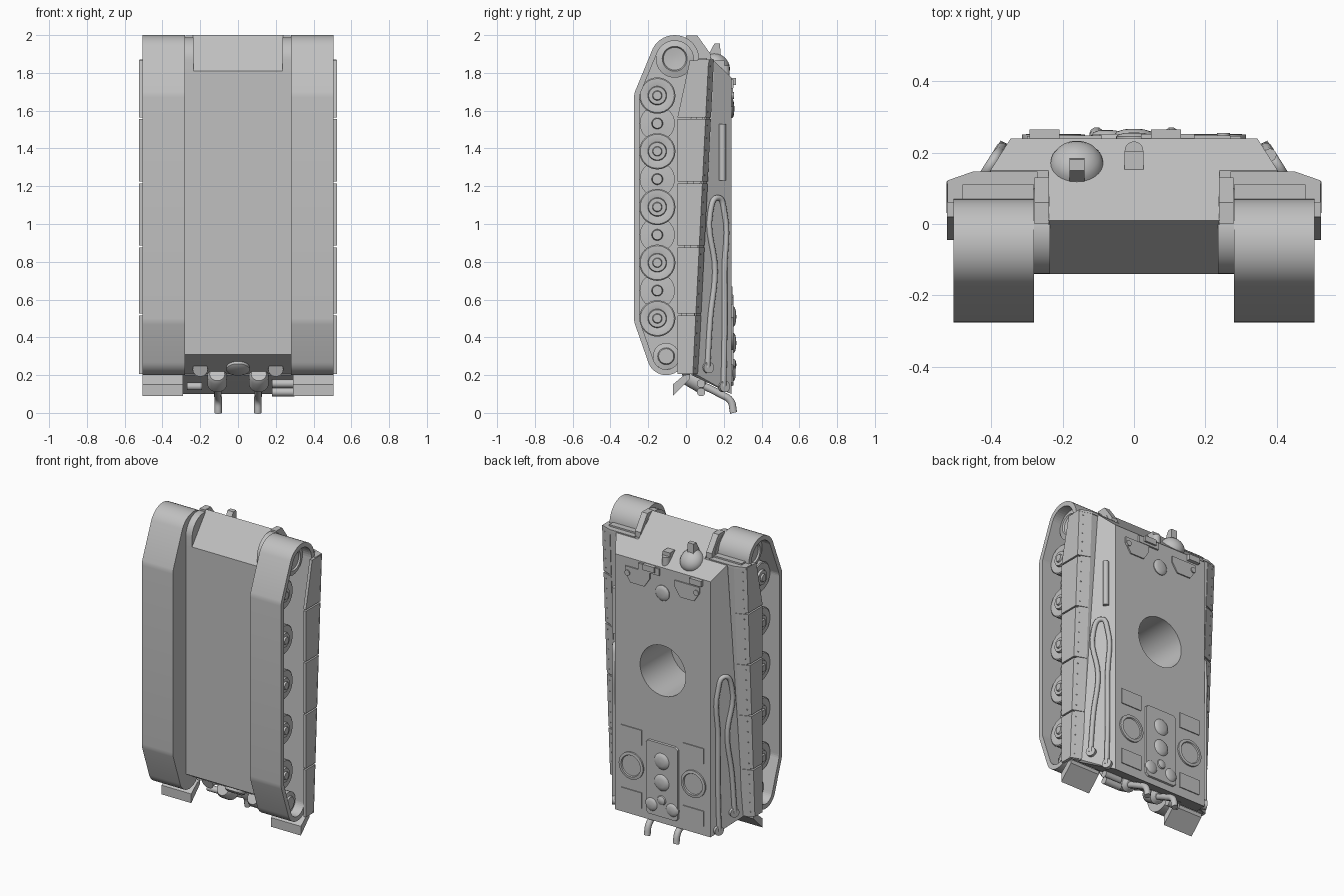
import bpy, bmesh, math
from mathutils import Vector

if "Cube" in bpy.data.objects:
    bpy.data.objects.remove(bpy.data.objects["Cube"])

grey = bpy.data.materials.new("plain_grey")
grey.use_nodes = True
grey.diffuse_color = (0.53, 0.53, 0.53, 1)
grey.node_tree.nodes["Principled BSDF"].inputs["Base Color"].default_value = (0.53, 0.53, 0.53, 1)
DECK = 0.24
SIDES = ((1, "left"), (-1, "right"))


def activate(ob):
    bpy.ops.object.select_all(action='DESELECT')
    ob.select_set(True)
    bpy.context.view_layer.objects.active = ob


def finish(name, bm, smooth=True):
    bmesh.ops.recalc_face_normals(bm, faces=bm.faces)
    me = bpy.data.meshes.new(name)
    bm.to_mesh(me)
    bm.free()
    me.materials.append(grey)
    ob = bpy.data.objects.new(name, me)
    bpy.context.collection.objects.link(ob)
    if smooth:
        activate(ob)
        bpy.ops.object.shade_smooth_by_angle(angle=math.radians(32))
    return ob


def hull(name, pts, smooth=False):
    """Convex solid around the points."""
    bm = bmesh.new()
    for p in pts:
        bm.verts.new(p)
    res = bmesh.ops.convex_hull(bm, input=bm.verts)
    junk = {g for g in res["geom_interior"] + res["geom_unused"] if isinstance(g, bmesh.types.BMVert)}
    bmesh.ops.delete(bm, geom=list(junk), context='VERTS')
    bmesh.ops.dissolve_limit(bm, angle_limit=0.01, verts=bm.verts, edges=bm.edges)
    return finish(name, bm, smooth)


def prism(name, x0, x1, profile, smooth=False):
    """Profile of (y, z) points swept along x."""
    return hull(name, [(x, y, z) for x in (x0, x1) for y, z in profile], smooth)


def box(name, x0, x1, y0, y1, z0, z1):
    return prism(name, x0, x1, [(y, z) for y in (y0, y1) for z in (z0, z1)])


def lathe(name, base, axis, profile, n=32):
    """Solid of revolution from (radius, height) points along the axis."""
    bm = bmesh.new()
    q = Vector(axis).to_track_quat('Z', 'Y')
    rings = []
    for r, h in profile:
        rings.append([bm.verts.new(Vector(base) + q @ Vector((r * math.cos(math.tau * i / n), r * math.sin(math.tau * i / n), h)))
                      for i in range(n)])
    for a, b in zip(rings, rings[1:]):
        for i in range(n):
            bm.faces.new((a[i], a[(i + 1) % n], b[(i + 1) % n], b[i]))
    bm.faces.new(rings[0])
    bm.faces.new(rings[-1])
    return finish(name, bm)


def rod(name, a, b, r, n=24):
    d = Vector(b) - Vector(a)
    return lathe(name, a, d, [(r, 0), (r, d.length)], n)


def dome(name, x, z, r, h):
    return lathe(name, (x, DECK - 0.005, z), (0, 1, 0),
                 [(r, 0), (r, h * 0.5), (r * 0.85, h * 0.8), (r * 0.5, h), (r * 0.02, h * 1.05)])


def pipe(name, pts, r, handles='AUTO'):
    cu = bpy.data.curves.new(name, 'CURVE')
    cu.dimensions = '3D'
    cu.bevel_depth, cu.bevel_resolution, cu.resolution_u = r, 3, 6
    cu.use_fill_caps = True
    sp = cu.splines.new('BEZIER')
    sp.bezier_points.add(len(pts) - 1)
    for bp, p in zip(sp.bezier_points, pts):
        bp.co = p
        bp.handle_left_type = bp.handle_right_type = handles
    cu.materials.append(grey)
    ob = bpy.data.objects.new(name, cu)
    bpy.context.collection.objects.link(ob)
    return ob


def cut(ob, cutter):
    m = ob.modifiers.new("cut", 'BOOLEAN')
    m.operation, m.solver, m.object = 'DIFFERENCE', 'EXACT', cutter
    activate(ob)
    bpy.ops.object.modifier_apply(modifier="cut")


def circles(spec, shrink=0.0, n=40):
    return [(y + (r - shrink) * math.cos(math.tau * i / n), z + (r - shrink) * math.sin(math.tau * i / n))
            for y, z, r in spec for i in range(n)]


def side_x(y):
    """Outer x of the sloped hull side at a given y."""
    return 0.345 + (DECK - y) * 0.63


def strip_y(z):
    """Height of the skirt shoulder, which slants along the hull."""
    return 0.03 + (z - 0.2) * 0.05


# Hull: lower tub, nose and sloped upper body with turret ring opening
tub = prism("lower_hull", -0.28, 0.28, [(-0.14, 0.31), (-0.14, 1.81), (0.1, 1.84), (0.1, 0.165)])
prism("nose", -0.24, 0.24, [(-0.14, 1.81), (0.01, 2.0), (0.24, 1.775), (0.1, 1.7), (-0.14, 1.7)])
upper = hull("upper_hull", [(s * x, y, z) for s in (1, -1) for x, y, z in (
    (0.345, DECK, 1.775), (0.345, DECK, 0.1), (0.402, 0.15, 1.863), (0.402, 0.1, 1.863),
    (side_x(0.06), 0.06, 0.2), (side_x(0.06), 0.03, 0.2))])
ring = rod("ring_cutter", (0, -0.08, 1.1), (0, 0.5, 1.1), 0.165, 48)
cut(tub, ring)
cut(upper, ring)
bpy.data.objects.remove(ring)

# Running gear, fenders and skirts on both sides
WHEELS = [0.5 + 0.295 * i for i in range(5)]
LOOP = [(-0.06, 1.87, 0.13), (-0.175, 1.67, 0.1), (-0.175, 0.5, 0.1), (-0.105, 0.3, 0.1)]
EDGES = (0.2, 0.52, 0.88, 1.22, 1.56, 1.87)
for s, side in SIDES:
    track = prism(side + "_track", s * 0.28, s * 0.505, circles(LOOP), True)
    well = prism("well_cutter", s * 0.31, s * 0.6, circles(LOOP, 0.03))
    cut(track, well)
    bpy.data.objects.remove(well)
    ax = (s, 0, 0)
    for i, z in enumerate(WHEELS):
        lathe(f"{side}_road_wheel_{i}", (s * 0.37, -0.152, z), ax,
              [(0.096, 0), (0.096, 0.065), (0.09, 0.07), (0.07, 0.07), (0.05, 0.066), (0.046, 0.08), (0.026, 0.08), (0.022, 0.09)])
    for i, z in enumerate(WHEELS[:-1]):
        lathe(f"{side}_inner_wheel_{i}", (s * 0.3, -0.152, z + 0.1475), ax,
              [(0.093, 0), (0.093, 0.065), (0.03, 0.068), (0.026, 0.12)])
    lathe(side + "_sprocket", (s * 0.3, -0.06, 1.875), ax,
          [(0.1, 0), (0.1, 0.14), (0.066, 0.15), (0.06, 0.14), (0.02, 0.135)])
    lathe(side + "_idler", (s * 0.3, -0.105, 0.3), ax,
          [(0.07, 0), (0.07, 0.14), (0.045, 0.145), (0.04, 0.155)])
    prism(side + "_final_drive", s * 0.235, s * 0.281, circles([(-0.02, 1.868, 0.12), (-0.02, 1.7, 0.12)]), True)
    prism(side + "_front_bracket", s * 0.238, s * 0.278,
          [(0.0, 1.9), (0.0, 1.998), (0.06, 1.998), (0.13, 1.9), (0.13, 1.84)])
    hull(side + "_fender", [(s * x, strip_y(z) + dy, z) for z in (0.2, 1.865)
                            for x, dy in ((0.27, 0.0), (0.27, 0.03), (0.45, 0.03), (0.505, 0.008), (0.505, 0.0))])
    hull(side + "_fender_front", [(s * x, y, z) for z in (1.855, 1.87)
                                  for x, y in ((0.27, 0.06), (0.27, 0.147), (0.45, 0.147), (0.522, 0.122), (0.522, 0.06))])
    box(side + "_fender_lip", s * 0.28, s * 0.48, 0.07, 0.11, 1.86, 1.88)
    for i, (z0, z1) in enumerate(zip(EDGES, EDGES[1:])):
        z0, z1 = z0 + 0.005, z1 - 0.005
        ends = ((z0, -0.045), (z1, 0.02 if i == 4 else -0.045))
        hull(f"{side}_skirt_{i}", [(s * x, y, z) for z, lo in ends for x in (0.505, 0.524) for y in (lo, strip_y(z))])
        hull(f"{side}_skirt_shoulder_{i}", [(s * x, strip_y(z) + dy, z) for z in (z0, z1)
                                            for x, dy in ((0.45, 0.0), (0.525, 0.0), (0.525, 0.006), (0.45, 0.034))])
        # Rivet row along the shoulder
        for k in range(5):
            z = z0 + (z1 - z0) * (k + 0.5) / 5
            lathe(f"{side}_rivet_{i}_{k}", (s * 0.5, strip_y(z) + 0.014, z), (s * 0.35, 0.94, 0), [(0.005, 0), (0.002, 0.004)], 8)
    prism(side + "_mud_flap", s * 0.29, s * 0.505, [(-0.07, 0.09), (0.02, 0.18), (0.02, 0.205), (-0.01, 0.2), (-0.07, 0.15)])

    # Tow cable looped on the sloped side
    path = [(0.195, 0.14), (0.2, 0.4), (0.2, 0.75), (0.2, 1.06), (0.165, 1.14), (0.125, 1.06), (0.15, 0.75), (0.125, 0.5), (0.11, 0.24)]
    pipe(side + "_tow_cable", [(s * (side_x(y) + 0.006), y + 0.004, z) for y, z in path], 0.015, 'AUTO')
    for y, z in (path[0], path[-1]):
        rod(f"{side}_cable_eye_{int(z * 100)}", (s * (side_x(y) - 0.01), y, z), (s * (side_x(y) + 0.014), y + 0.012, z), 0.03)

    # Exhaust pots and bent pipes
    lathe(side + "_exhaust_pot", (s * 0.11, 0.0, 0.205), (0, 0.85, -0.5), [(0.04, 0), (0.052, 0.02), (0.052, 0.1), (0.03, 0.115)])
    pipe(side + "_exhaust_pipe", [(s * 0.11, 0.08, 0.15), (s * 0.107, 0.18, 0.1), (s * 0.105, 0.235, 0.065), (s * 0.105, 0.252, 0.0)], 0.02)
    rod(side + "_rear_port", (s * 0.2, -0.03, 0.23), (s * 0.2, 0.03, 0.25), 0.04)

    # Engine deck grilles and panels
    lathe(side + "_fan_grille", (s * 0.225, DECK - 0.01, 0.42), (0, 1, 0),
          [(0.088, 0), (0.088, 0.02), (0.07, 0.022), (0.066, 0.015), (0.01, 0.015)])
    for z in (0.62, 0.21):
        box(f"{side}_deck_panel_{int(z * 100)}", s * 0.15, s * 0.3, DECK - 0.01, DECK + 0.006, z - 0.05, z + 0.05)
    dome(side + "_rear_cap", s * 0.075, 0.21, 0.045, 0.027)

    # Crew hatches
    hx = s * 0.18
    hull(side + "_crew_hatch", [(hx + x, y, z) for y in (DECK - 0.01, DECK + 0.008)
                                for x, z in ((-0.09, 1.72), (0.09, 1.72), (0.09, 1.68), (0.05, 1.62), (-0.05, 1.62), (-0.09, 1.68))])
    rod(side + "_hatch_hinge", (s * 0.25, DECK - 0.01, 1.68), (s * 0.25, DECK + 0.015, 1.68), 0.018)

# Engine deck centre
hull("engine_cover", [(x, y, z) for y, e in ((DECK - 0.01, 0), (DECK + 0.012, 0.005)) for sx in (1, -1)
                      for x, z in ((sx * (0.12 - e), 0.16), (sx * (0.1 - e), 0.14 + e), (sx * (0.12 - e), 0.61), (sx * (0.1 - e), 0.63 - e))])
for name, z, r in (("upper_vent", 0.51, 0.055), ("middle_vent", 0.37, 0.055), ("small_cap", 0.255, 0.032)):
    dome(name, 0, z, r, 0.03)
dome("crew_vent", 0, 1.61, 0.05, 0.02)

# Periscope blocks at the front edge of the deck
for x in (-0.25, 0.09):
    box(f"periscope_{'right' if x < 0 else 'left'}", x - 0.042, x + 0.042, DECK - 0.01, DECK + 0.024, 1.735, 1.772)
box("periscope_guard", 0.02, 0.17, DECK - 0.01, DECK + 0.012, 1.72, 1.765)

# Ball mount with stub barrel, and lamp on the front slope
lathe("ball_mount", (-0.16, 0.165, 1.837), (0, 0.7, 0.7),
      [(0.075 * math.cos(a), 0.06 * math.sin(a)) for a in (0, 0.3, 0.6, 0.9, 1.2, 1.5)])
prism("ball_barrel", -0.181, -0.139, [(0.112, 1.88), (0.15, 1.955), (0.18, 1.955), (0.185, 1.86), (0.15, 1.85)])
rod("lamp", (0, 0.205, 1.78), (0, 0.205, 1.84), 0.026)
box("lamp_base", -0.026, 0.026, 0.152, 0.205, 1.79, 1.865)

# Rear plate port, jack and stowed cleaning rod
lathe("rear_hatch", (0, -0.02, 0.25), (0, -0.5, -0.85), [(0.062, 0), (0.062, 0.025), (0.045, 0.035)])
for z in (0.11, 0.155):
    rod(f"jack_{int(z * 1000)}", (0.18, 0.08, z), (0.3, 0.08, z), 0.022)
rod("jack_right", (-0.27, 0.08, 0.14), (-0.19, 0.08, 0.14), 0.02)
rod("stowed_tube", (side_x(0.19) + 0.004, 0.193, 1.23), (side_x(0.19) + 0.004, 0.193, 1.53), 0.018)
